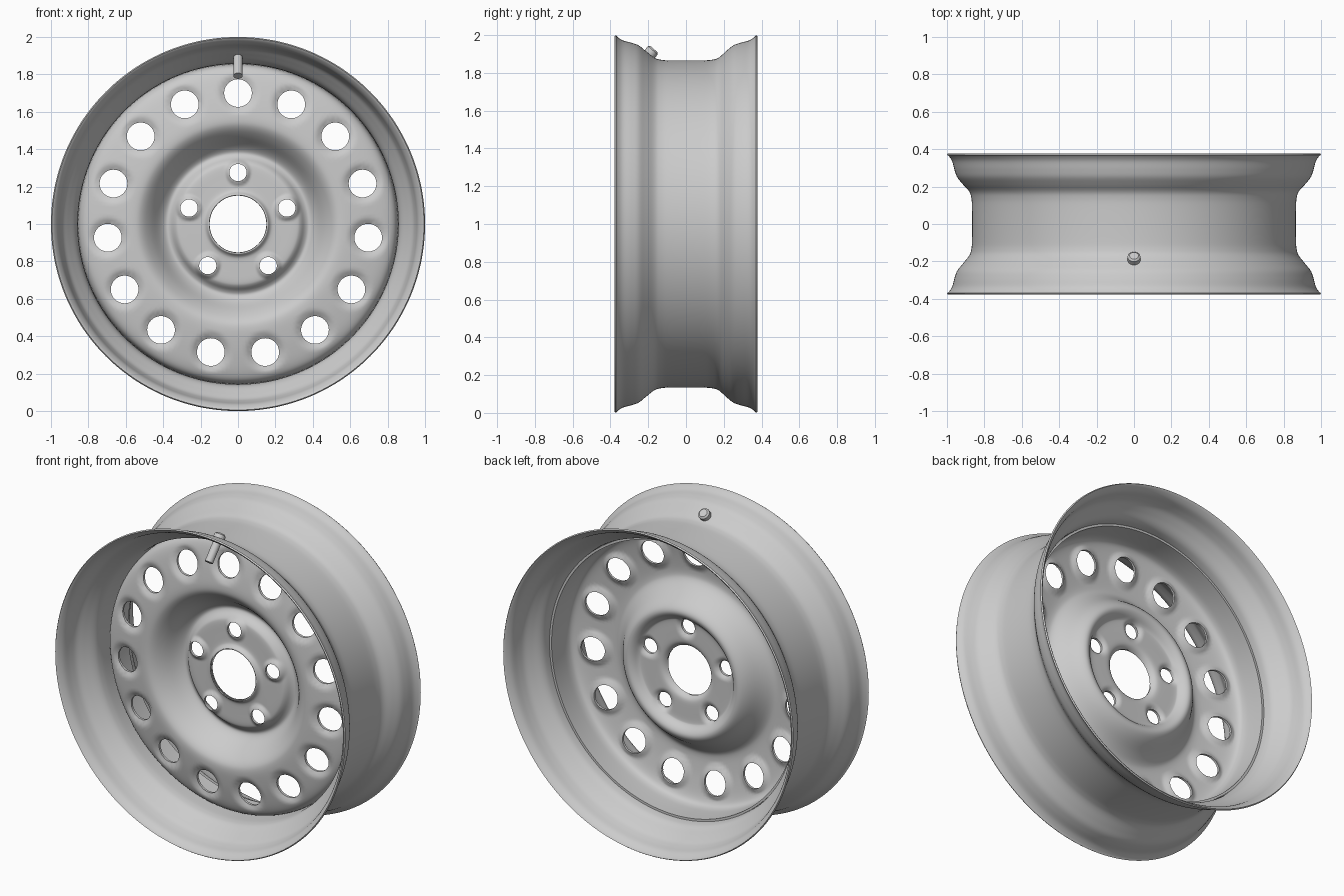
import bpy, bmesh, math
from mathutils import Vector, Matrix

if "Cube" in bpy.data.objects:
    bpy.data.objects.remove(bpy.data.objects["Cube"])

SEGS = 240
AXLE = Vector((0, 0, 1))
VENTS, VENT_R, VENT_HOLE = 15, 0.70, 0.074
BOLTS, BOLT_R, BOLT_HOLE = 5, 0.275, 0.046


def ring(count, radius):
    """Evenly spaced (x, z) positions about the axle, the first one at the top."""
    return [(radius * math.cos(math.pi / 2 + k * math.tau / count),
             radius * math.sin(math.pi / 2 + k * math.tau / count)) for k in range(count)]


def smooth_profile(pts, n):
    """Catmull-Rom curve through the profile points."""
    p = [Vector(q) for q in [pts[0]] + pts + [pts[-1]]]
    out = []
    for a, b, c, d in zip(p, p[1:], p[2:], p[3:]):
        for k in range(n):
            t = k / n
            out.append(0.5 * (2 * b + (c - a) * t + (2 * a - 5 * b + 4 * c - d) * t * t
                              + (3 * b - a - 3 * c + d) * t ** 3))
    return out + [p[-1]]


def add_object(name, bm):
    mesh = bpy.data.meshes.new(name)
    bm.to_mesh(mesh)
    bm.free()
    obj = bpy.data.objects.new(name, mesh)
    bpy.context.collection.objects.link(obj)
    return obj


def lathe(name, profile, thickness, relief=None):
    """Spin an (r, y) profile about the axle and give it sheet thickness."""
    bm = bmesh.new()
    rows = []
    for r, y in profile:
        row = []
        for j in range(SEGS):
            a = math.tau * j / SEGS
            x, z = r * math.cos(a), r * math.sin(a)
            row.append(bm.verts.new((x, y + (relief(x, z) if relief else 0), z + 1)))
        rows.append(row)
    for p, q in zip(rows, rows[1:]):
        for j in range(SEGS):
            k = (j + 1) % SEGS
            bm.faces.new((p[j], q[j], q[k], p[k]))
    obj = add_object(name, bm)
    mod = obj.modifiers.new("sheet", 'SOLIDIFY')
    mod.thickness = thickness
    mod.offset = -1
    return obj


def finish(obj, angle=40):
    """Apply the modifiers and smooth-shade."""
    bpy.ops.object.select_all(action='DESELECT')
    obj.select_set(True)
    bpy.context.view_layer.objects.active = obj
    for mod in list(obj.modifiers):
        bpy.ops.object.modifier_apply(modifier=mod.name)
    bpy.ops.object.shade_smooth_by_angle(angle=math.radians(angle))


def falloff(d, inner, outer):
    t = min(1, max(0, (outer - d) / (outer - inner)))
    return t * t * (3 - 2 * t)


def disc_relief(x, z):
    """Forward bosses round the bolt holes, rolled-back edges round the vents."""
    bolt = min(math.hypot(x - a, z - b) for a, b in ring(BOLTS, BOLT_R))
    vent = min(math.hypot(x - a, z - b) for a, b in ring(VENTS, VENT_R))
    return -0.018 * falloff(bolt, 0.045, 0.075) + 0.02 * falloff(vent, 0.068, 0.108)


# Rim barrel with drop centre and flared flanges
rim_half = [(1.0, 0.37), (0.988, 0.36), (0.972, 0.335), (0.96, 0.29), (0.945, 0.25),
            (0.915, 0.212), (0.882, 0.175), (0.87, 0.14)]
rim_pts = [(r, -y * (0.97 if 0.2 > y else 1)) for r, y in rim_half] + [(0.866, -0.08), (0.866, 0.08)]
rim_pts += rim_half[::-1]
rim = lathe("rim", smooth_profile(rim_pts, 5), 0.010)
finish(rim)

# Pressed wheel disc: hub pad, dish, vent ring and rear flange
disc_pts = [(0.153, -0.044), (0.160, -0.045), (0.172, -0.030), (0.19, -0.022), (0.24, -0.02),
            (0.31, -0.018), (0.335, -0.008), (0.36, 0.018), (0.385, 0.025), (0.42, -0.004),
            (0.47, -0.072), (0.515, -0.115), (0.56, -0.128), (0.64, -0.12), (0.72, -0.106),
            (0.795, -0.088), (0.835, -0.066), (0.852, -0.03), (0.856, 0.03), (0.856, 0.12)]
disc = lathe("wheel_disc", smooth_profile(disc_pts, 4), 0.014, disc_relief)

# Cutter for the vents and bolt holes
bm = bmesh.new()
for count, radius, size in ((VENTS, VENT_R, VENT_HOLE), (BOLTS, BOLT_R, BOLT_HOLE)):
    for x, z in ring(count, radius):
        bmesh.ops.create_cone(bm, cap_ends=True, segments=48, radius1=size, radius2=size, depth=0.8,
                              matrix=Matrix.Translation((x, 0, z + 1))
                              @ Matrix.Rotation(math.pi / 2, 4, 'X'))
cutter = add_object("hole_cutter", bm)
cutter.hide_render = True
mod = disc.modifiers.new("holes", 'BOOLEAN')
mod.operation = 'DIFFERENCE'
mod.solver = 'EXACT'
mod.object = cutter
finish(disc)
bpy.data.objects.remove(cutter)

# Valve stem through the front shoulder of the rim, with a round head outside
axis = Vector((0, 0.66, 0.75)).normalized()
head = AXLE + Vector((0, -0.178, 0.916))
turn = axis.to_track_quat('Z', 'Y').to_matrix().to_4x4()
bm = bmesh.new()
for start, end, r1, r2 in ((-0.165, 0, 0.024, 0.024), (-0.03, 0.004, 0.034, 0.034),
                           (0.004, 0.013, 0.034, 0.024)):
    bmesh.ops.create_cone(bm, cap_ends=True, segments=32, radius1=r1, radius2=r2, depth=end - start,
                          matrix=Matrix.Translation(head + axis * (start + end) / 2) @ turn)
finish(add_object("valve_stem", bm))
